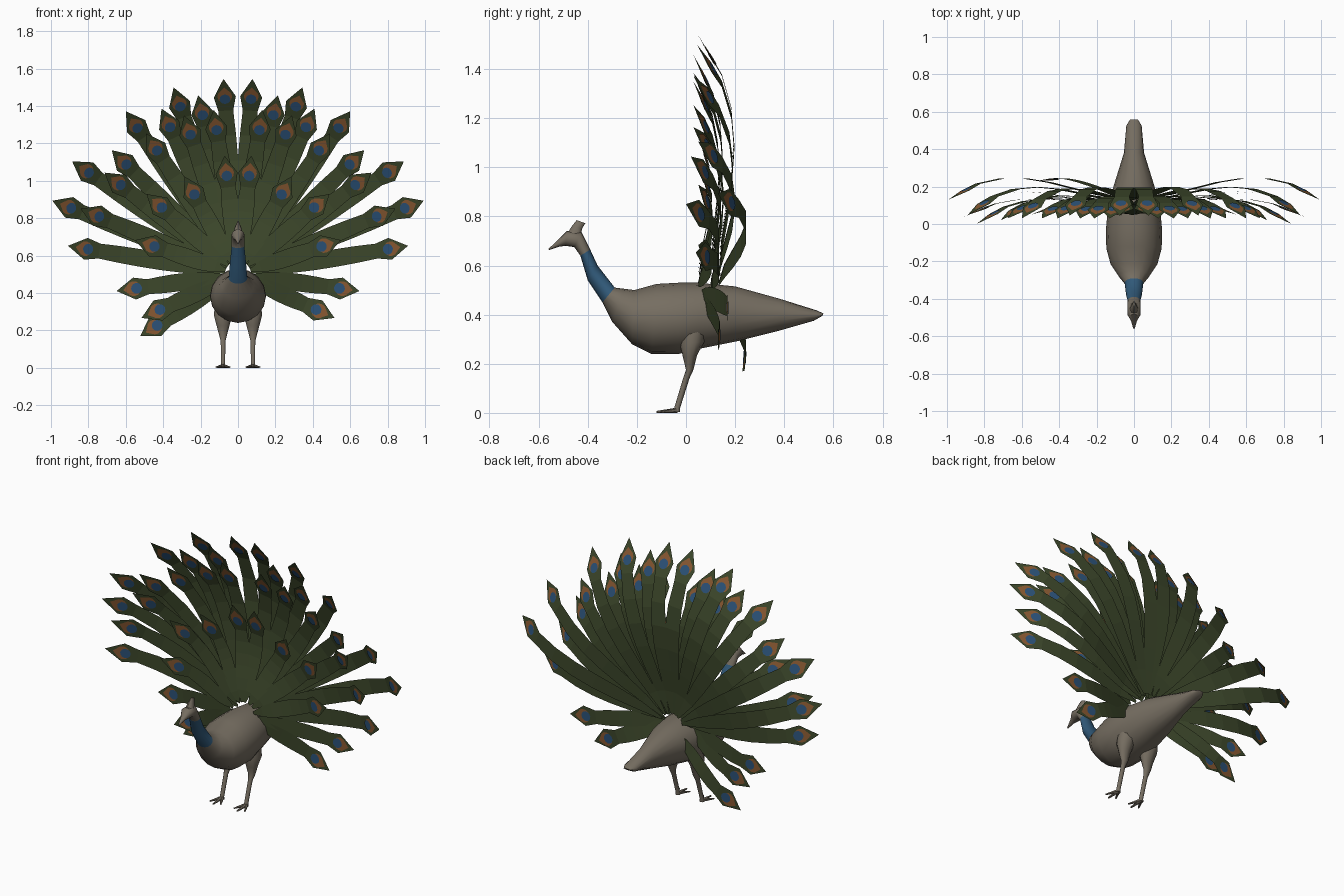
import bpy, bmesh, math
from mathutils import Vector

cube = bpy.data.objects.get("Cube")
if cube:
    bpy.data.objects.remove(cube, do_unlink=True)


def material(name, rgb):
    mat = bpy.data.materials.new(name)
    mat.use_nodes = True
    color = (*rgb, 1)
    mat.diffuse_color = color
    shader = mat.node_tree.nodes["Principled BSDF"]
    shader.inputs["Base Color"].default_value = color
    shader.inputs["Roughness"].default_value = 0.8
    return mat


grey = material("warm_grey", (.18, .155, .12))
blue = material("neck_blue", (.03, .1, .19))
green = material("feather_green", (.046, .064, .024))
orange = material("eyespot_orange", (.25, .1, .032))
navy = material("eyespot_blue", (.025, .085, .19))


def make_object(name, bm, mats, smooth=False):
    mesh = bpy.data.meshes.new(name)
    bm.to_mesh(mesh)
    bm.free()
    obj = bpy.data.objects.new(name, mesh)
    bpy.context.scene.collection.objects.link(obj)
    for mat in mats:
        mesh.materials.append(mat)
    if smooth:
        bpy.ops.object.select_all(action="DESELECT")
        obj.select_set(True)
        bpy.context.view_layer.objects.active = obj
        bpy.ops.object.shade_smooth_by_angle(angle=math.radians(45))
    return obj


def loft(name, sections, mats, sides=16, painted=()):
    """Skin oval rings; a section is upper (y, z), lower (y, z), half width, centre x."""
    bm = bmesh.new()
    rings = []
    for upper, lower, half_width, cx in sections:
        a, b = Vector((cx, *upper)), Vector((cx, *lower))
        mid, half = (a + b) / 2, (a - b) / 2
        ring = []
        for i in range(sides):
            t = math.tau * i / sides
            ring.append(bm.verts.new(mid + half * math.cos(t)
                                     + Vector((half_width * math.sin(t), 0, 0))))
        rings.append(ring)
    for k in range(len(rings) - 1):
        for i in range(sides):
            j = (i + 1) % sides
            face = bm.faces.new((rings[k][i], rings[k][j],
                                 rings[k + 1][j], rings[k + 1][i]))
            face.material_index = 1 if k in painted else 0
    bm.faces.new(rings[0])
    bm.faces.new(rings[-1])
    bmesh.ops.recalc_face_normals(bm, faces=bm.faces)
    return make_object(name, bm, mats, smooth=True)


# Body, neck and head in one skin, from rump to beak
body = [
    ((.56, .405), (.555, .395), .022, 0),
    ((.53, .418), (.52, .375), .041, 0),
    ((.38, .465), (.38, .335), .054, 0),
    ((.2, .515), (.2, .29), .11, 0),
    ((.05, .53), (.05, .26), .143, 0),
    ((-.03, .53), (-.03, .24), .15, 0),
    ((-.12, .525), (-.14, .24), .148, 0),
    ((-.21, .5), (-.22, .28), .125, 0),
    ((-.25, .505), (-.3, .37), .085, 0),
    ((-.29, .51), (-.34, .45), .05, 0),
    ((-.36, .6), (-.4, .54), .042, 0),
    ((-.39, .665), (-.43, .64), .034, 0),
    ((-.425, .735), (-.455, .675), .036, 0),
    ((-.485, .74), (-.49, .68), .034, 0),
    ((-.52, .705), (-.515, .677), .016, 0),
    ((-.56, .668), (-.558, .663), .004, 0),
]
loft("body", body, [grey, blue], painted=(9, 10))

# Crest fin on the head
loft("head_crest", [((-.43, .715), (-.49, .72), .026, 0),
                    ((-.423, .75), (-.465, .76), .016, 0),
                    ((-.41, .772), (-.445, .785), .005, 0)], [grey], sides=8)

# Legs and feet
for side, label in ((1, "left"), (-1, "right")):
    cx = .08 * side
    loft(label + "_leg", [
        ((-.02, .36), (.09, .36), .05, .07 * side),
        ((-.025, .28), (.075, .29), .052, cx),
        ((-.012, .225), (.045, .235), .037, cx),
        ((0, .175), (.03, .175), .022, cx),
        ((-.012, .14), (.014, .14), .013, cx),
        ((-.048, .02), (-.024, .02), .012, cx),
        ((-.052, .003), (-.024, .003), .014, cx)], [grey], sides=10)
    for toe, (spread, reach) in enumerate(((-.035, -.1), (0, -.12), (.035, -.1))):
        loft(f"{label}_toe_{toe + 1}", [
            ((-.034, .022), (-.034, 0), .012, cx),
            ((reach, .008), (reach, 0), .005, cx + spread)], [grey], sides=6)


HUB = Vector((0, 0, .5))
ROOT = .07      # distance of the feather roots from the hub
EDGE = .17      # length of the arrow shaped feather head
POINT = .105    # distance from eyespot to feather tip


def feather(name, eye_x, eye_z, tip_y, root_y, bulge):
    """Curved strip with an arrow shaped head and an eyespot on both sides."""
    spoke = Vector((eye_x, 0, eye_z)) - HUB
    length = spoke.length + POINT - ROOT
    spoke.normalize()
    across = Vector((spoke.z, 0, -spoke.x))

    def spine(t):
        point = HUB + spoke * (ROOT + length * t)
        bend = t ** 1.5
        point.y = root_y + (tip_y - root_y) * t + bulge * 4 * bend * (1 - bend)
        return point

    bm = bmesh.new()
    neck_t = 1 - EDGE / length
    neck, tip = spine(neck_t), spine(1)
    stem = [spine(neck_t * i / 6) for i in range(7)]
    widths = [.008, .03, .041, .046, .047, .045, .04]
    outline = list(zip(stem, widths)) + [(neck.lerp(tip, .43), .059)]
    pairs = [[bm.verts.new(p + across * w * s) for s in (-1, 1)] for p, w in outline]
    for (a, b), (c, d) in zip(pairs, pairs[1:]):
        bm.faces.new((a, b, d, c))
    bm.faces.new((*pairs[-1], bm.verts.new(tip)))

    # Eyespot plates lie just above each face of the head
    along = (tip - neck).normalized()
    normal = across.cross(along)
    centre = neck.lerp(tip, .4)
    spots = ((1, .04, .056, .01, .002), (2, .029, .03, -.006, .004))
    for face_side in (1, -1):
        for index, radius, peak, shift, lift in spots:
            verts = []
            for i in range(12):
                angle = math.tau * i / 12
                reach = peak if i == 0 else radius
                verts.append(bm.verts.new(
                    centre + across * radius * math.sin(angle) * -face_side
                    + along * (shift + reach * math.cos(angle))
                    + normal * lift * face_side))
            bm.faces.new(verts).material_index = index
    make_object(name, bm, [green, orange, navy])


# Feather rows: root depth, backward bulge, then eyespot x, z and tip depth
rows = {
    "outer": (.13, .115, [(.07, 1.44, .045), (.31, 1.4, .045), (.54, 1.285, .03),
                          (.8, 1.045, .05), (.895, .855, .13)]),
    "side": (.1, .07, [(.805, .635, .04)]),
    "low": (.06, .03, [(.545, .425, .17), (.42, .31, .13)]),
    "middle": (.11, .085, [(.19, 1.355, .03), (.365, 1.29, .03), (.6, 1.09, .03),
                           (.63, .98, .02), (.745, .81, 0)]),
    "inner": (.1, .075, [(.115, 1.275, .03), (.255, 1.25, .03), (.435, 1.165, .03)]),
    "front": (.05, .055, [(.06, 1.03, .05), (.235, .93, .05), (.41, .86, .05),
                          (.45, .65, .05)]),
}
for row, (root_y, bulge, spots) in rows.items():
    for i, (x, z, tip_y) in enumerate(spots):
        for side, label in ((1, "left"), (-1, "right")):
            stagger = .004 * (i % 3) + .001 * side
            feather(f"{row}_feather_{label}_{i + 1}", x * side, z,
                    tip_y, root_y + stagger, bulge)
# Single drooping feather on the right
feather("drooping_feather_right", -.435, .225, .23, .15, .04)
